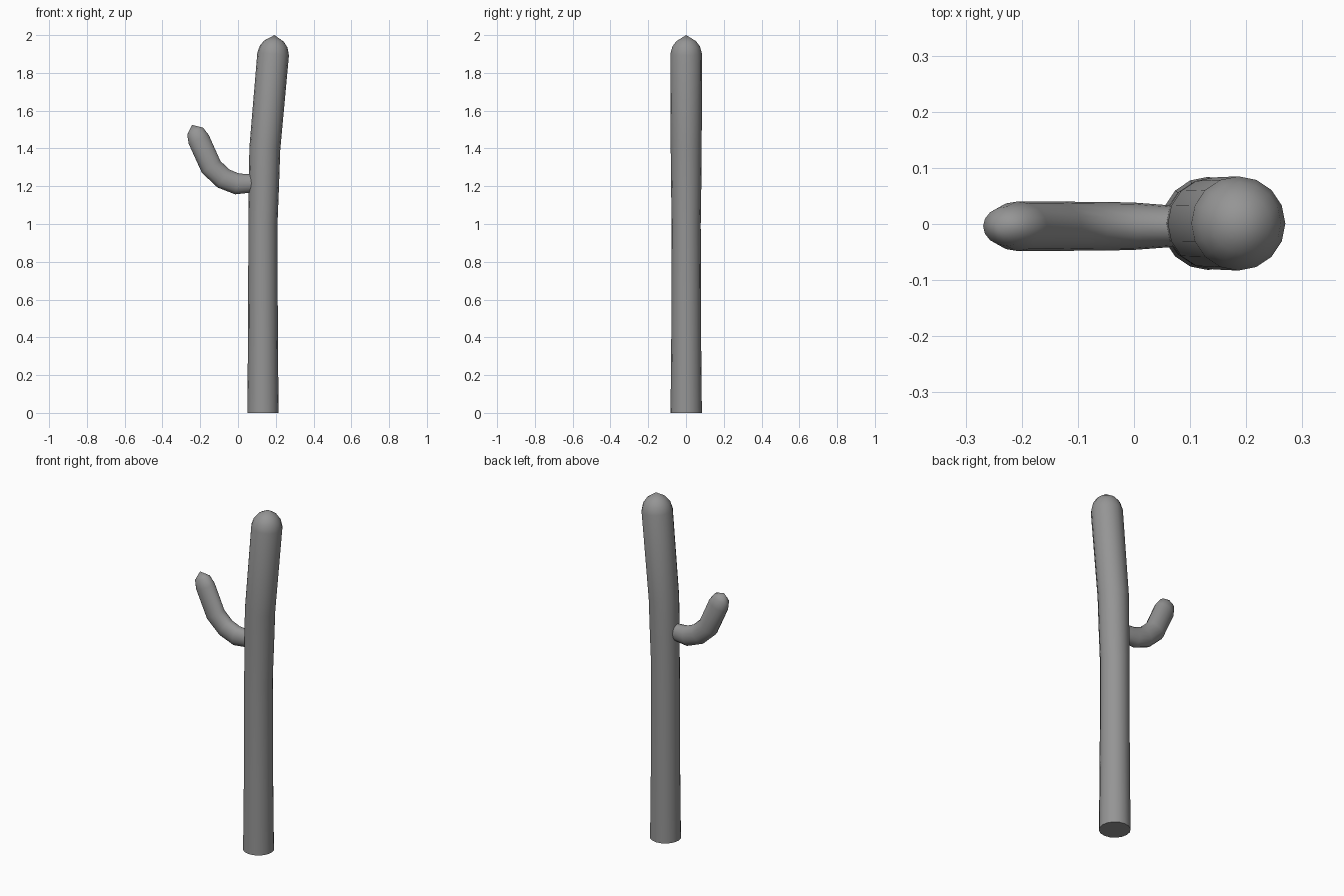
import bpy, bmesh, math
from mathutils import Vector

cube = bpy.data.objects.get("Cube")
if cube:
    bpy.data.objects.remove(cube, do_unlink=True)

SIDES = 16

grey = bpy.data.materials.new("plain grey")
colour = (0.3, 0.3, 0.3, 1)
grey.diffuse_color = colour
grey.use_nodes = True
grey.node_tree.nodes["Principled BSDF"].inputs["Base Color"].default_value = colour


def sweep(name, path, y, flatten):
    """Tube through (x, z, radius) stations, closed flat at the start and pointed at the end."""
    bm = bmesh.new()
    centres = [Vector((x, y, z)) for x, z, r in path]
    rings = []
    for i, (x, z, r) in enumerate(path[:-1]):
        along = (centres[i + 1] - centres[max(i - 1, 0)]).normalized()
        if name == "trunk" and i == 0:
            along = Vector((0, 0, 1))
        side = Vector((0, 1, 0)).cross(along)
        ring = []
        for k in range(SIDES):
            a = math.tau * k / SIDES
            ring.append(bm.verts.new(centres[i] + side * r * math.cos(a)
                                     + Vector((0, r * flatten * math.sin(a), 0))))
        rings.append(ring)
    for low, high in zip(rings, rings[1:]):
        for k in range(SIDES):
            n = (k + 1) % SIDES
            bm.faces.new((low[k], low[n], high[n], high[k]))
    tip = bm.verts.new(centres[-1])
    for k in range(SIDES):
        bm.faces.new((rings[-1][k], rings[-1][(k + 1) % SIDES], tip))
    bm.faces.new(rings[0])
    bmesh.ops.recalc_face_normals(bm, faces=bm.faces)
    mesh = bpy.data.meshes.new(name)
    bm.to_mesh(mesh)
    bm.free()
    mesh.materials.append(grey)
    obj = bpy.data.objects.new(name, mesh)
    bpy.context.collection.objects.link(obj)
    bpy.ops.object.select_all(action="DESELECT")
    obj.select_set(True)
    bpy.context.view_layer.objects.active = obj
    bpy.ops.object.shade_smooth_by_angle(angle=math.radians(50))


# Tall trunk, leaning slightly near the top
sweep("trunk", [(.132, 0, .083), (.132, .4, .079), (.132, 1, .077), (.137, 1.2, .08),
                (.142, 1.4, .082), (.186, 1.9, .084), (.189, 1.94, .073),
                (.191, 1.968, .052), (.193, 2, 0)], 0.001, 1)

# Side arm, bending upward
sweep("arm", [(.11, 1.218, .045), (.065, 1.215, .049), (-.005, 1.212, .056),
              (-.077, 1.241, .057), (-.142, 1.302, .058), (-.208, 1.448, .058),
              (-.227, 1.491, .046), (-.243, 1.525, 0)], -0.004, .76)
